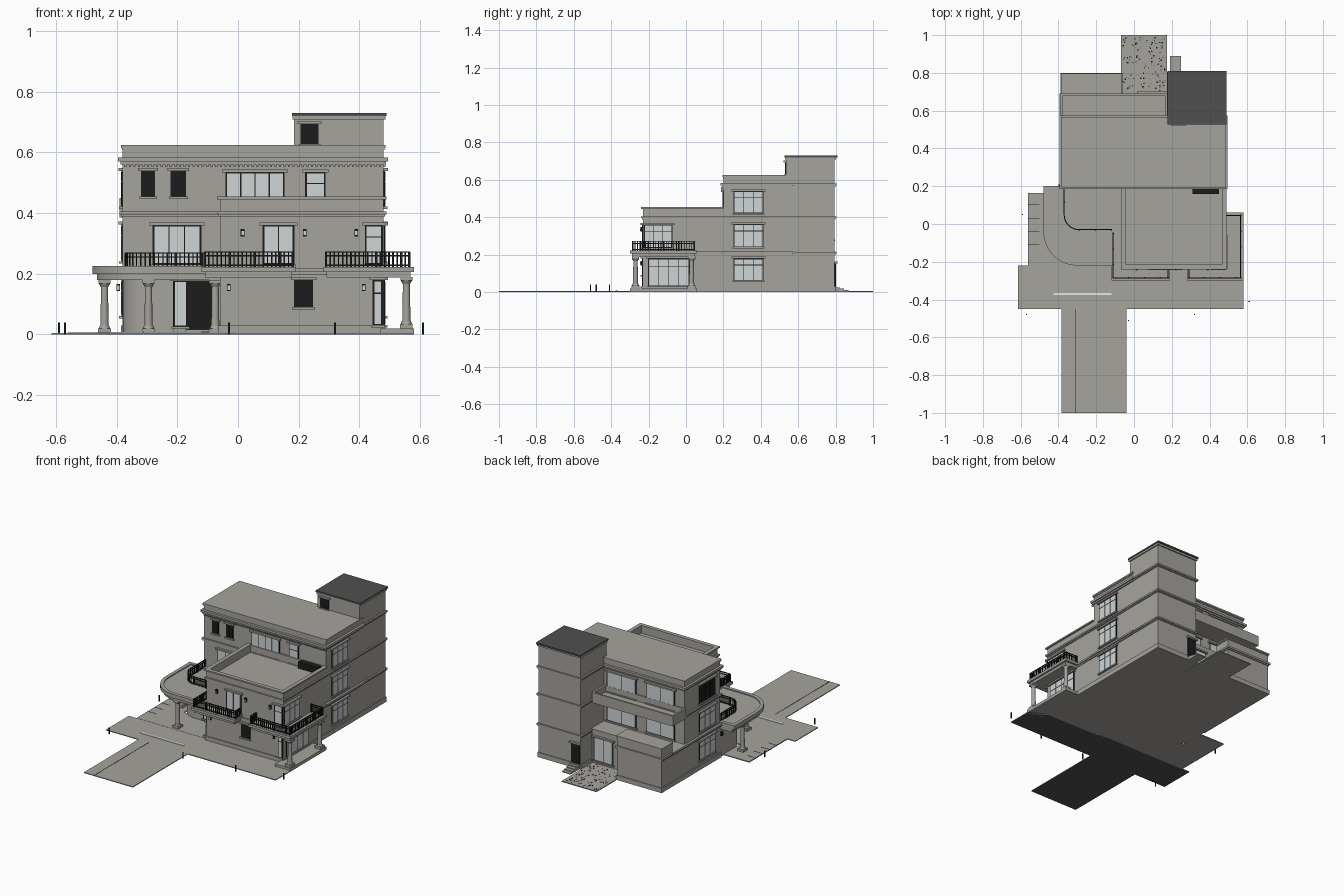
import bpy, bmesh, math, random
from mathutils import Vector, Matrix

cube = bpy.data.objects.get("Cube")
if cube:
    bpy.data.objects.remove(cube, do_unlink=True)


def material(name, r, g, b):
    m = bpy.data.materials.new(name)
    m.use_nodes = True
    m.diffuse_color = (r, g, b, 1)
    m.node_tree.nodes["Principled BSDF"].inputs["Base Color"].default_value = (r, g, b, 1)
    return m


WALL = material("warm grey wall", .38, .37, .34)
GLASS = material("pale glass", .62, .66, .67)
BLACK = material("black iron", .012, .012, .012)
DARK = material("dark grey roof", .08, .08, .08)
WHITE = material("white line", .85, .85, .85)
parts = {}


def part(name, mat):
    if name not in parts:
        parts[name] = (bmesh.new(), mat)
    return parts[name][0]


def box(name, mat, x0, x1, y0, y1, z0, z1):
    size = Matrix.Diagonal((x1 - x0, y1 - y0, z1 - z0, 1))
    mid = Matrix.Translation(((x0 + x1) / 2, (y0 + y1) / 2, (z0 + z1) / 2))
    bmesh.ops.create_cube(part(name, mat), size=1, matrix=mid @ size)


def prism(name, mat, pts, z0, z1, rim=0, depth=0):
    """Extruded outline; rim and depth sink the top into a walled terrace."""
    bm = part(name, mat)
    lo = [bm.verts.new((x, y, z0)) for x, y in pts]
    hi = [bm.verts.new((x, y, z1)) for x, y in pts]
    bm.faces.new(lo[::-1])
    top = bm.faces.new(hi)
    for i in range(len(pts)):
        j = (i + 1) % len(pts)
        bm.faces.new((lo[i], lo[j], hi[j], hi[i]))
    if rim:
        bm.normal_update()
        bmesh.ops.inset_region(bm, faces=[top], thickness=rim, use_even_offset=True)
        walls = bmesh.ops.extrude_face_region(bm, geom=[top])
        moved = [v for v in walls["geom"] if isinstance(v, bmesh.types.BMVert)]
        bmesh.ops.translate(bm, verts=moved, vec=(0, 0, -depth))
        if top.is_valid:
            bm.faces.remove(top)


def rect(x0, x1, y0, y1):
    return [(x0, y0), (x1, y0), (x1, y1), (x0, y1)]


def arc(cx, cy, r, n=12):
    """Quarter turn from the west side to the south side."""
    return [(cx - r * math.cos(i * math.pi / 2 / n), cy - r * math.sin(i * math.pi / 2 / n))
            for i in range(n + 1)]


def plate(name, mat, face, pos, a0, a1, z0, z1, t):
    """Slab of thickness t standing out from a wall facing -y, +y, -x or +x."""
    p = sorted((pos, pos + (t if face[0] == "+" else -t)))
    if face[1] == "y":
        box(name, mat, a0, a1, p[0], p[1], z0, z1)
    else:
        box(name, mat, p[0], p[1], a0, a1, z0, z1)


def window(face, pos, a0, a1, z0, z1, cols=2, transom=True, mat=GLASS):
    f = .004
    plate("window_frames", BLACK, face, pos, a0 - f, a1 + f, z0 - f, z1 + f, .004)
    split = z0 + (z1 - z0) * .72
    rows = [(z0, split - f / 2), (split + f / 2, z1)] if transom else [(z0, z1)]
    w = (a1 - a0) / cols
    for i in range(cols):
        for r0, r1 in rows:
            plate("panes" if mat == GLASS else "shutters", mat, face, pos,
                  a0 + i * w + f / 2, a0 + (i + 1) * w - f / 2, r0, r1, .006)
    plate("window_trim", WALL, face, pos, a0 - .014, a1 + .014, z1 + f, z1 + .014, .014)
    plate("window_trim", WALL, face, pos, a0 - .01, a1 + .01, z0 - .012, z0 - f, .012)


def band(x0, x1, y0, y1, z, h=.014, out=.015):
    """Stepped cornice around a block."""
    box("cornices", WALL, x0 - out, x1 + out, y0 - out, y1 + out, z, z + h)
    o = out / 2
    box("cornices", WALL, x0 - o, x1 + o, y0 - o, y1 + o, z - h * .7, z)


def bar(a, b, w, h):
    d = Vector(b) - Vector(a)
    m = Matrix.Translation((Vector(a) + Vector(b)) / 2) @ Matrix.Rotation(math.atan2(d.y, d.x), 4, "Z")
    bmesh.ops.create_cube(part("railings", BLACK), size=1,
                          matrix=m @ Matrix.Diagonal((d.length + w, w, h, 1)))


def railing(pts, z, h=.05):
    for (ax, ay), (bx, by) in zip(pts, pts[1:]):
        for lift in (.006, h * .75, h):
            bar((ax, ay, z + lift), (bx, by, z + lift), .005, .004)
        n = max(1, round(math.hypot(bx - ax, by - ay) / .014))
        for i in range(n + 1):
            x, y = ax + (bx - ax) * i / n, ay + (by - ay) * i / n
            w = .004 if n > 2 and i % 6 == 0 else .002
            box("railings", BLACK, x - w, x + w, y - w, y + w, z, z + h)


def column(x, y, z0, z1):
    for r, a, b in ((.021, z0, z0 + .015), (.02, z1 - .012, z1)):
        box("column_blocks", WALL, x - r, x + r, y - r, y + r, a, b)
    for r0, r1, a, b in ((.018, .015, z0 + .015, z0 + .025), (.0135, .0115, z0 + .025, z1 - .024),
                         (.012, .019, z1 - .024, z1 - .012)):
        bmesh.ops.create_cone(part("column_shafts", WALL), cap_ends=True, segments=20, radius1=r0,
                              radius2=r1, depth=b - a, matrix=Matrix.Translation((x, y, (a + b) / 2)))


# Main body, three floors with roof parapet
L, R, F, B = -.38, .48, .2, .56
prism("main_block", WALL, rect(L, R, F, B), 0, .625, .015, .045)
band(L, R, F, B, .57)
band(L, R, F, B, .395, .01, .01)
band(L, R, F, B, .615, .01, .006)
for i in range(58):
    x = L + .005 + i * .015
    box("dentils", WALL, x, x + .007, F - .012, F, .552, .561)

# Front wing, two floors with roof terrace
prism("front_wing", WALL, rect(-.06, R, -.23, .205), 0, .45, .015, .045)
band(-.06, R, -.23, .19, .395, .01, .01)
for x0, x1, y0, y1 in ((-.07, R + .01, -.24, -.215), (-.07, -.045, -.24, F), (R - .015, R + .01, -.24, F)):
    box("wing_coping", WALL, x0, x1, y0, y1, .445, .454)
box("terrace_grille", BLACK, .31, .45, .16, .198, .41, .45)

# Rear ground floor, terraces and overhanging upper ledge
box("rear_room", WALL, L, .18, B - .01, .69, 0, .21)
band(L, .18, B, .675, .205)
prism("rear_annex", WALL, rect(L, -.07, .68, .79), 0, .28, .012, .045)
band(L, -.07, .69, .79, .205, .012, .01)
band(L, -.07, .69, .79, .272, .009, .006)
prism("rear_ledge", WALL, rect(L - .01, .18, B - .005, .69), .385, .45, .012, .04)

# Stair tower with dark roof slab
box("stair_tower", WALL, .185, R, .535, .795, 0, .715)
for z in (.205, .395, .57):
    band(.185, R, .535, .795, z, .01, .01)
box("tower_cornice", WALL, .18, R + .007, .53, .803, .708, .72)
box("tower_roof", DARK, .178, R + .01, .526, .81, .72, .73)
window("-y", .535, .21, .262, .632, .69, 1, False, BLACK)
window("+y", .795, .195, .245, .03, .15, 1, False, DARK)
for i in range(4):
    box("tower_steps", WALL, .19, .25, .79, .89 - i * .022, 0, .006 * (i + 1))

# Entrance room with rounded corner under the curved canopy
prism("entrance_room", WALL, [(L, F)] + arc(-.29, .06, .09) + [(-.05, -.03), (-.05, F)], 0, .2)
for r, z0, z1, rim in ((.165, .18, .2, 0), (.18, .2, .225, .022)):
    prism("canopy", WALL, [(-.3 - r, F)] + arc(-.3, -.04, r) + [(-.05, -.04 - r), (-.05, F)],
          z0, z1, rim, .006)
for x, y in ((-.44, .06), (-.295, -.185), (-.075, -.195)):
    column(x, y, .005, .18)
railing([(-.37, F)] + arc(-.29, .05, .08, 8) + [(-.12, -.03)], .218)
box("door_surround", WALL, -.215, -.08, -.04, -.03, 0, .19)
window("-y", -.04, -.21, -.17, .03, .172, 1, False)
window("-y", -.04, -.165, -.085, .02, .172, 2, False, WALL)
for x in (-.129, -.121):
    box("door_handles", BLACK, x - .001, x + .001, -.05, -.046, .075, .105)

# Balconies on the front wing
for x0, x1, y0, y1 in ((-.12, .19, -.3, -.2), (-.12, -.05, -.3, -.04), (.28, .58, -.3, -.2), (.47, .58, -.3, .06)):
    box("balcony_slabs", WALL, x0, x1, y0, y1, .205, .222)
    box("balcony_slabs", WALL, x0 + .012, x1 - .012, y0 + .012, y1 - .012, .188, .205)
railing([(-.11, -.05), (-.11, -.285), (.18, -.285), (.18, -.235)], .222)
railing([(.29, -.235), (.29, -.285), (.565, -.285), (.565, .045), (.485, .045)], .222)
column(.555, -.27, .02, .19)
column(.555, .03, .02, .19)
band(-.06, R, -.23, .2, .205, .012, .01)
band(L, R, F, B, .205, .012, .014)

# Plinths
for x0, x1, y0, y1 in ((-.06, R, -.23, F), (L, R, F, B), (L, -.07, B, .79), (.185, R, .56, .795)):
    box("plinths", WALL, x0 - .006, x1 + .006, y0 - .006, y1 + .006, 0, .03)

# Windows on the front
for x0, x1 in ((-.315, -.277), (-.218, -.175)):
    window("-y", F, x0, x1, .458, .535, 2, False, BLACK)
window("-y", F, -.038, .15, .415, .53, 4, False)
window("-y", F, .225, .285, .415, .53, 1)
window("-y", F, -.278, -.125, .235, .355, 3, False)
window("-y", -.23, .085, .182, .235, .355, 2, False)
window("-y", -.23, .422, .474, .235, .355, 1)
window("-y", -.23, .448, .474, .035, .175, 1)
window("-y", -.23, .188, .244, .095, .175, 4, False, BLACK)

# Windows on the sides
for z0, z1 in ((.065, .175), (.245, .358), (.425, .535)):
    window("+x", R, .258, .41, z0, z1, 3)
    window("-x", L, .258, .41, z0, z1, 3, True, BLACK if z0 > .4 else GLASS)
window("+x", R, -.222, -.075, .24, .355, 3)
window("+x", R, -.2, .015, .035, .175, 4)

# Windows on the rear
for x0, x1 in ((-.04, .16), (-.31, -.12)):
    for z0 in (.235, .42):
        window("+y", B, x0, x1, z0, z0 + .118, 2, False)
window("+y", .69, .03, .16, .03, .17, 2, False)

# Wall lanterns
for x, y, z in ((-.395, .21, .155), (-.03, -.23, .155), (.415, -.23, .155), (.015, -.23, .335),
                (.22, -.23, .335), (.39, -.23, .335)):
    box("lanterns", BLACK, x - .006, x + .006, y - .014, y, z - .012, z + .012)
    box("lantern_glass", GLASS, x - .004, x + .004, y - .016, y, z - .008, z + .006)

# Driveway, forecourt and rear patio
for x0, x1, y0, y1 in ((-.385, -.04, -1, -.45), (-.615, .58, -.45, -.22)):
    box("driveway", WALL, x0, x1, y0, y1, 0, .005)
for x0, x1, y0, y1 in ((-.56, L, -.22, .165), (L, -.05, -.22, 0), (R, .58, -.22, .06), (-.07, .175, .68, 1)):
    box("paving", WALL, x0, x1, y0, y1, 0, .006)
box("side_step", WALL, .47, .58, -.3, .06, 0, .02)
box("driveway_line", BLACK, -.313, -.31, -1, -.45, .004, .006)
box("drain_strip", WHITE, -.425, -.12, -.376, -.364, .004, .008)
for y in (.1, .03, -.04, -.11):
    box("paving_joints", BLACK, -.56, -.5, y, y + .002, .005, .007)

# Pebbles set in the rear patio
random.seed(4)
for i in range(130):
    x, y, r = random.uniform(-.06, .165), random.uniform(.7, .99), random.uniform(.0015, .004)
    box("pebbles", BLACK, x - r, x + r, y - r, y + r, .005, .007)

# Bollards
for x, y in ((-.59, .05), (-.57, -.48), (-.03, -.51), (.32, -.48), (.61, -.41)):
    box("bollards", BLACK, x - .003, x + .003, y - .003, y + .003, 0, .04)

# Turn the collected parts into objects
for name, (bm, mat) in parts.items():
    bmesh.ops.recalc_face_normals(bm, faces=bm.faces)
    me = bpy.data.meshes.new(name)
    me.materials.append(mat)
    if name == "driveway":
        me.materials.append(DARK)
        for f in bm.faces:
            f.material_index = int(f.normal.z < -.5)
    bm.to_mesh(me)
    bm.free()
    ob = bpy.data.objects.new(name, me)
    bpy.context.collection.objects.link(ob)
    if name == "column_shafts":
        bpy.context.view_layer.objects.active = ob
        ob.select_set(True)
        bpy.ops.object.shade_smooth_by_angle()
        ob.select_set(False)
